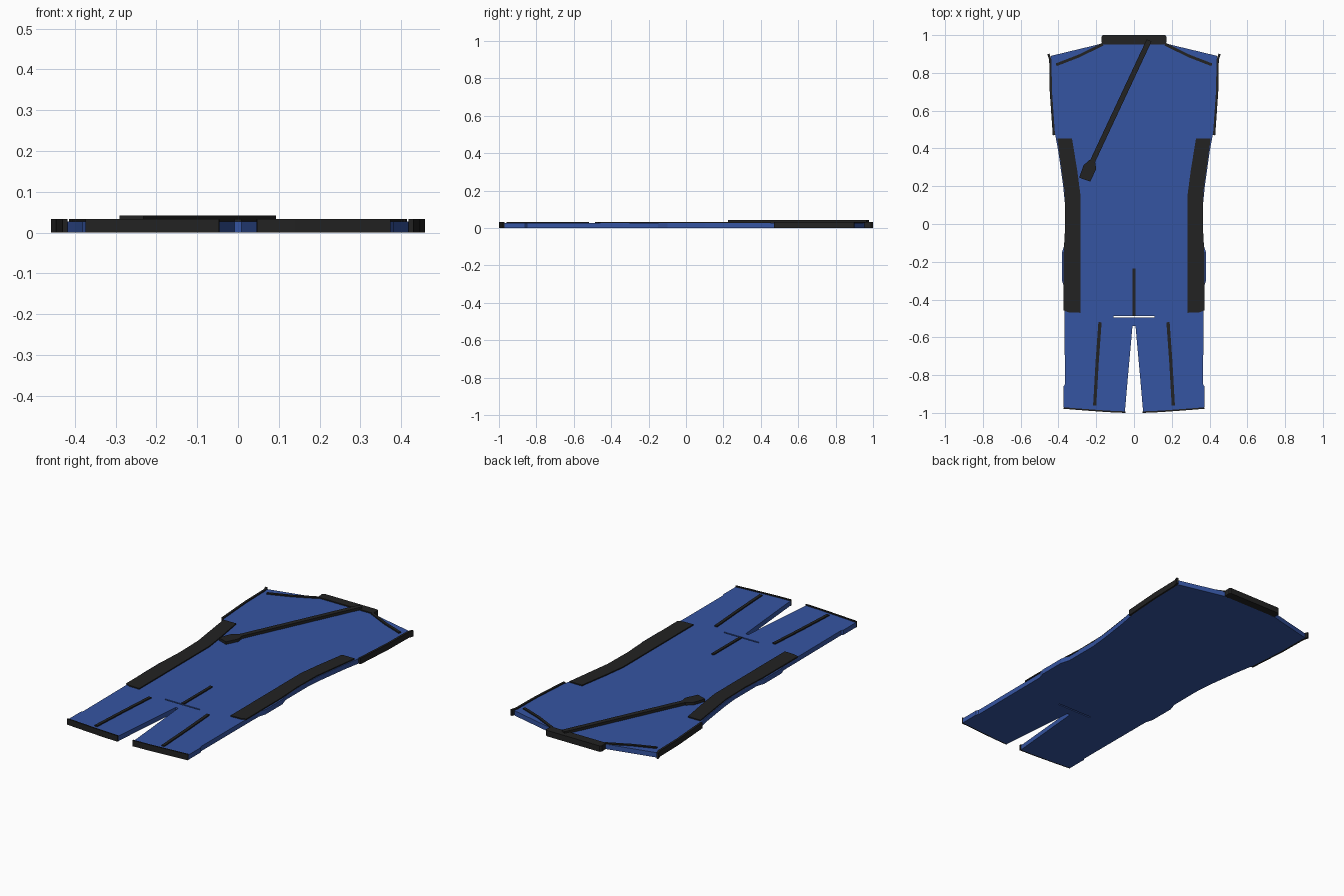
import bpy, bmesh
from mathutils import Vector

if "Cube" in bpy.data.objects:
    bpy.data.objects.remove(bpy.data.objects["Cube"])


def material(name, rgb):
    m = bpy.data.materials.new(name)
    m.diffuse_color = (*rgb, 1)
    m.use_nodes = True
    m.node_tree.nodes["Principled BSDF"].inputs["Base Color"].default_value = m.diffuse_color
    return m


BLUE = material("blue cloth", (0.036, 0.09, 0.36))
BLACK = material("black trim", (0.016, 0.016, 0.016))
CLOTH, TRIM, RAISED = 0.027, 0.033, 0.042   # heights of the layers


def slab(name, outline, z0, z1, mat, mirror=False, open_centre=False):
    """Flat outline extruded from z0 to z1, optionally mirrored in x."""
    bm = bmesh.new()
    face = bm.faces.new([bm.verts.new((x, y, z0)) for x, y in outline])
    top = bmesh.ops.extrude_face_region(bm, geom=[face], use_keep_orig=True)
    for v in top["geom"]:
        if isinstance(v, bmesh.types.BMVert):
            v.co.z = z1
    bmesh.ops.recalc_face_normals(bm, faces=bm.faces)
    if open_centre:   # no inner wall where the halves join
        inner = [f for f in bm.faces if all(abs(v.co.x) < 1e-5 for v in f.verts)]
        bmesh.ops.delete(bm, geom=inner, context='FACES')
    mesh = bpy.data.meshes.new(name)
    bm.to_mesh(mesh)
    bm.free()
    mesh.materials.append(mat)
    ob = bpy.data.objects.new(name, mesh)
    bpy.context.collection.objects.link(ob)
    if mirror:
        ob.modifiers.new("mirror", 'MIRROR').merge_threshold = 0.0005
    return ob


def strip(name, path, width, z0, z1, mirror=False):
    """Trim band of constant width along a path."""
    pts = [Vector(p) for p in path]
    left, right = [], []
    for i, p in enumerate(pts):
        d = (pts[min(i + 1, len(pts) - 1)] - pts[max(i - 1, 0)]).normalized()
        n = Vector((-d.y, d.x)) * width / 2
        left.append(p + n)
        right.append(p - n)
    return slab(name, left + right[::-1], z0, z1, BLACK, mirror)


# Suit body: half outline with crotch slot and leg gap
slab("suit_body", [
    (0, 0.955), (0.17, 0.955), (0.44, 0.89), (0.435, 0.70), (0.422, 0.50),
    (0.40, 0.38), (0.375, 0.20), (0.365, 0.10), (0.365, -0.10),
    (0.381, -0.15), (0.381, -0.30), (0.368, -0.34), (0.366, -0.85),
    (0.373, -0.86), (0.373, -0.97), (0.29, -0.978), (0.14, -0.99),
    (0.048, -0.992), (0.035, -0.84), (0.008, -0.54), (0, -0.54),
    (0, -0.495), (0.108, -0.495), (0.108, -0.487), (0, -0.487),
], 0, CLOTH, BLUE, True, True)

# Collar
slab("collar", [(-0.165, 1), (0.165, 1), (0.173, 0.99), (0.17, 0.95),
                (-0.17, 0.95), (-0.173, 0.99)], 0, TRIM, BLACK)

# Side panels on top of the cloth
slab("side_panel", [
    (0.328, 0.452), (0.406, 0.452), (0.385, 0.30), (0.367, 0.17),
    (0.364, 0.0), (0.372, -0.15), (0.372, -0.458), (0.345, -0.468),
    (0.283, -0.47), (0.283, 0.15), (0.30, 0.28),
], CLOTH - 0.001, TRIM, BLACK, True)

# Edge trims
strip("armhole_trim", [(0.453, 0.90), (0.443, 0.87), (0.44, 0.70), (0.424, 0.47)],
      0.012, 0, TRIM, True)
strip("leg_cuff", [(0.374, -0.974), (0.29, -0.981), (0.14, -0.992), (0.046, -0.996)],
      0.008, 0, TRIM, True)

# Seams
strip("shoulder_seam", [(0.412, 0.843), (0.29, 0.89), (0.165, 0.952)],
      0.015, CLOTH - 0.001, TRIM, True)
strip("leg_seam", [(0.18, -0.52), (0.195, -0.73), (0.208, -0.96)],
      0.017, CLOTH - 0.001, TRIM, True)
strip("front_seam", [(0, -0.235), (0, -0.487)], 0.016, CLOTH - 0.001, TRIM)

# Diagonal zip and its pull tab
strip("zip", [(0.08, 0.972), (-0.225, 0.32)], 0.028, CLOTH - 0.001, RAISED)
slab("zip_pull", [(-0.29, 0.245), (-0.232, 0.225), (-0.20, 0.29), (-0.205, 0.325),
                  (-0.235, 0.34), (-0.268, 0.31)], CLOTH - 0.001, RAISED, BLACK)
